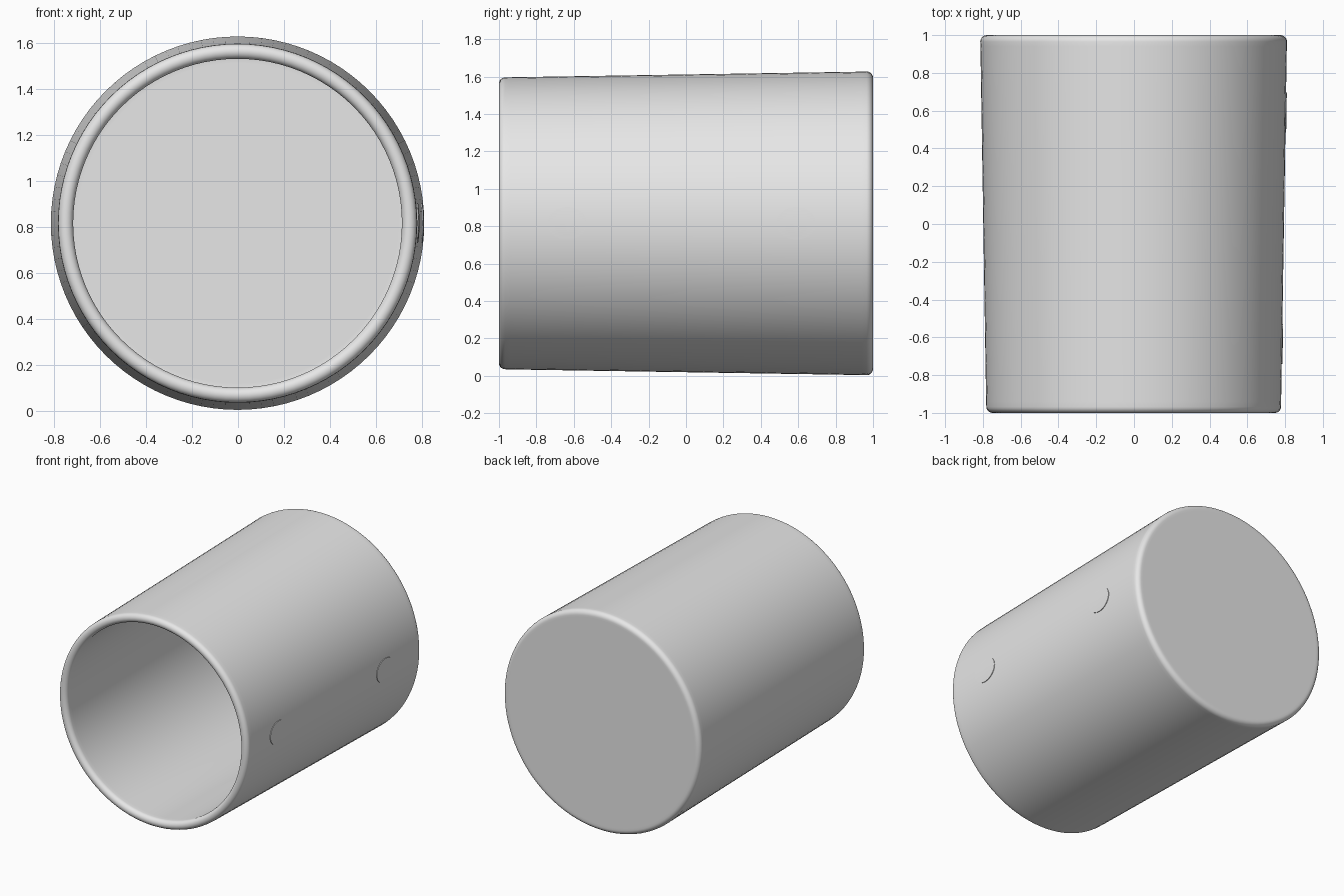
import bpy, bmesh, math
from mathutils import Vector

cube = bpy.data.objects.get("Cube")
if cube:
    bpy.data.objects.remove(cube, do_unlink=True)

CENTRE = Vector((-0.002, 0, 0.815))
FRONT_R, BACK_R, WALL = 0.78, 0.812, 0.065
SEGMENTS = 96

grey = bpy.data.materials.new("plain grey")
grey.use_nodes = True
colour = (0.8, 0.8, 0.8, 1)
grey.diffuse_color = colour
grey.node_tree.nodes["Principled BSDF"].inputs["Base Color"].default_value = colour


def outer_radius(y):
    return FRONT_R + (BACK_R - FRONT_R) * (y + 1) / 2


def arc(r, y, radius, start, end, steps=6):
    """Fillet points as (r, y); zero degrees points outward, 90 to the back."""
    angles = [math.radians(start + (end - start) * i / steps) for i in range(steps + 1)]
    return [(r + radius * math.cos(a), y + radius * math.sin(a)) for a in angles]


def finish(bm, name):
    bmesh.ops.recalc_face_normals(bm, faces=bm.faces)
    mesh = bpy.data.meshes.new(name)
    bm.to_mesh(mesh)
    bm.free()
    mesh.materials.append(grey)
    obj = bpy.data.objects.new(name, mesh)
    obj.location = CENTRE
    bpy.context.collection.objects.link(obj)
    bpy.ops.object.select_all(action="DESELECT")
    obj.select_set(True)
    bpy.context.view_layer.objects.active = obj
    bpy.ops.object.shade_smooth_by_angle(angle=math.radians(35))
    return obj


# Cup body: hollow tapered wall with rounded rim and base, lying on its side
lip = WALL / 2
floor_y = 1 - WALL
inner_back = outer_radius(floor_y) - WALL
profile = [(0, 1), (BACK_R - 0.05, 1)]
profile += arc(BACK_R - 0.035, 0.965, 0.035, 90, 0)
profile += [(outer_radius(0.94), 0.94), (outer_radius(-0.94), -0.94)]
profile += arc(FRONT_R - lip, -1 + lip, lip, 0, -180, 12)
profile += [(outer_radius(-0.94) - WALL, -0.94), (inner_back - 0.002, floor_y - 0.06)]
profile += arc(inner_back - 0.035, floor_y - 0.035, 0.035, 0, 90)
profile += [(inner_back - 0.05, floor_y), (0, floor_y)]

bm = bmesh.new()
points = [bm.verts.new((r, y, 0)) for r, y in profile]
edges = [bm.edges.new(pair) for pair in zip(points, points[1:])]
bmesh.ops.spin(bm, geom=points + edges, cent=(0, 0, 0), axis=(0, 1, 0),
               angle=math.tau, steps=SEGMENTS)
bmesh.ops.remove_doubles(bm, verts=bm.verts, dist=0.0001)
finish(bm, "cup_body")


# Handle mounts: thin oval pads that follow the curved wall
def handle_mount(name, y_mid, half_y=0.105, half_z=0.087, sides=40):
    bm = bmesh.new()

    def point(scale, angle, lift):
        y = y_mid + half_y * scale * math.cos(angle)
        z = half_z * scale * math.sin(angle)
        return bm.verts.new((math.sqrt(outer_radius(y) ** 2 - z * z) + lift, y, z))

    rings = [[point(s, math.tau * i / sides, lift) for i in range(sides)]
             for s, lift in ((1, -0.015), (1, 0.004), (0.66, 0.004), (0.33, 0.004))]
    for a, b in zip(rings, rings[1:]):
        for i in range(sides):
            j = (i + 1) % sides
            bm.faces.new((a[i], a[j], b[j], b[i]))
    tip = point(0, 0, 0.004)
    for i in range(sides):
        bm.faces.new((rings[-1][i], rings[-1][(i + 1) % sides], tip))
    bm.faces.new(rings[0][::-1])
    finish(bm, name)


handle_mount("front_handle_mount", -0.635)
handle_mount("back_handle_mount", 0.59)
